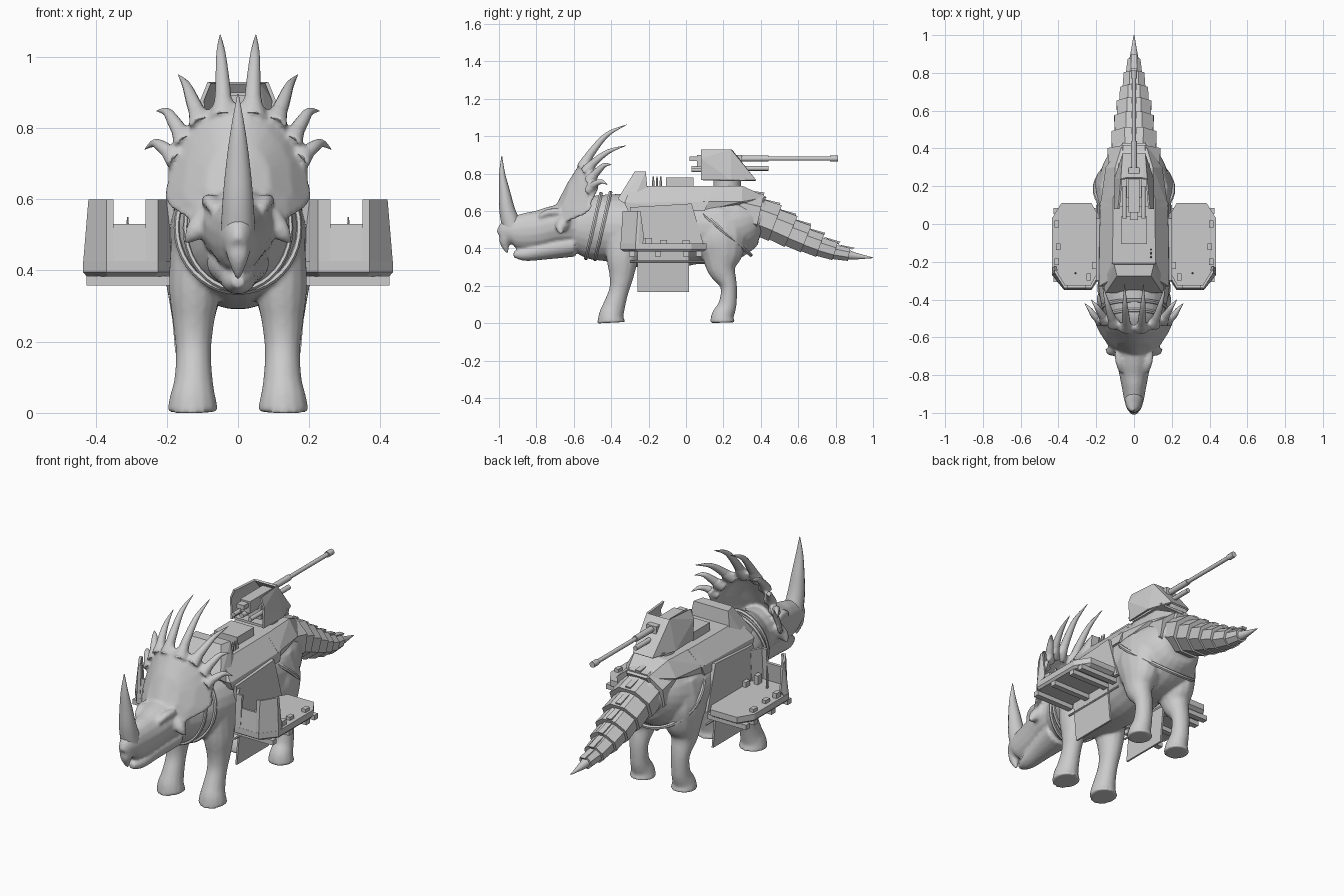
import bpy, bmesh
from math import cos, sin, pi, radians
from mathutils import Vector

if "Cube" in bpy.data.objects:
    bpy.data.objects.remove(bpy.data.objects["Cube"])


def finish(bm, name, smooth=None, mirror=False, solid=0):
    bmesh.ops.recalc_face_normals(bm, faces=bm.faces)
    me = bpy.data.meshes.new(name)
    bm.to_mesh(me)
    bm.free()
    ob = bpy.data.objects.new(name, me)
    bpy.context.collection.objects.link(ob)
    if smooth:
        me.polygons.foreach_set("use_smooth", [True] * len(me.polygons))
        me.set_sharp_from_angle(angle=radians(smooth))
    if solid:
        m = ob.modifiers.new("thickness", 'SOLIDIFY')
        m.thickness = solid
        m.offset = -1
    if mirror:
        ob.modifiers.new("mirror", 'MIRROR')
    return ob


def spline(pts, sub):
    """Catmull-Rom through rows of numbers"""
    P = [pts[0]] + list(pts) + [pts[-1]]
    out = []
    for i in range(1, len(P) - 2):
        for k in range(sub):
            t = k / sub
            out.append([.5 * (2*b + (c-a)*t + (2*a-5*b+4*c-d)*t*t + (3*b-a-3*c+d)*t**3)
                        for a, b, c, d in zip(*P[i-1:i+3])])
    return out + [list(pts[-1])]


def loft(bm, pts, n=16, sub=4, sx=1):
    """Closed tube through rows (x, y, z, half width, half depth)"""
    rows = spline(pts, sub) if sub > 1 else [list(p) for p in pts]
    C = [Vector((r[0] * sx, r[1], r[2])) for r in rows]
    rings = []
    for i, r in enumerate(rows):
        t = (C[min(i+1, len(C)-1)] - C[max(i-1, 0)]).normalized()
        side = (Vector((1, 0, 0)) - t * t.x).normalized()
        up = t.cross(side)
        angles = [2*pi*(k+.5)/n for k in range(n)]
        rings.append([bm.verts.new(C[i] + side*cos(a)*max(r[3], .001) + up*sin(a)*max(r[4], .001)) for a in angles])
    for A, B in zip(rings, rings[1:]):
        for k in range(n):
            bm.faces.new((A[k], A[(k+1) % n], B[(k+1) % n], B[k]))
    bm.faces.new(rings[0][::-1])
    bm.faces.new(rings[-1])


def horn(name, pts, n=12, mirror=False):
    bm = bmesh.new()
    loft(bm, [(x, y, z, r, r) for x, y, z, r in pts], n, 5)
    return finish(bm, name, 40, mirror)


def hull(name, pts, both=False, mirror=False, open_dirs=(), solid=0):
    """Convex block; both = reflect points in x, open_dirs = faces to remove"""
    bm = bmesh.new()
    for p in pts:
        bm.verts.new(p)
        if both:
            bm.verts.new((-p[0], p[1], p[2]))
    bmesh.ops.convex_hull(bm, input=bm.verts)
    bmesh.ops.recalc_face_normals(bm, faces=bm.faces)
    bmesh.ops.dissolve_limit(bm, angle_limit=.02, verts=bm.verts, edges=bm.edges)
    bm.normal_update()
    cut = [f for f in bm.faces if any(f.normal.dot(Vector(d)) > .9 for d in open_dirs)]
    if cut:
        bmesh.ops.delete(bm, geom=cut, context='FACES')
    return finish(bm, name, mirror=mirror, solid=solid)


def box(name, x, y, z, mirror=False):
    return hull(name, [(a, b, c) for a in x for b in y for c in z], mirror=mirror)


def rod(name, y0, y1, x, z, r, n=10, mirror=False):
    bm = bmesh.new()
    loft(bm, [(x, y0, z, r, r), (x, y1, z, r, r)], n, 1)
    return finish(bm, name, 50, mirror)


# Body, head, frill and legs fused into one skin
spikes = [[(.04, -.56, .83, .027), (.043, -.5, .92, .021), (.048, -.42, 1.01, .013), (.05, -.316, 1.062, .001)],
          [(.1, -.54, .81, .027), (.125, -.48, .87, .02), (.145, -.41, .92, .012), (.168, -.32, .95, .001)],
          [(.145, -.52, .76, .026), (.178, -.47, .815, .019), (.2, -.435, .845, .012), (.228, -.4, .848, .001)],
          [(.17, -.52, .71, .025), (.21, -.485, .745, .018), (.235, -.45, .757, .011), (.262, -.42, .74, .001)]]
bm = bmesh.new()
loft(bm, [(0, -.62, .52, .09, .11), (0, -.52, .51, .135, .165), (0, -.42, .51, .175, .18),
          (0, -.3, .5, .192, .195), (0, -.1, .495, .195, .205), (0, .05, .51, .195, .195),
          (0, .18, .51, .2, .195), (0, .3, .54, .17, .165), (0, .4, .56, .12, .11),
          (0, .5, .515, .09, .08), (0, .6, .46, .075, .065), (0, .75, .395, .05, .045),
          (0, .87, .366, .025, .025)], 24)
loft(bm, [(0, -.985, .455, .025, .045), (0, -.94, .485, .05, .078), (0, -.86, .49, .066, .1),
          (0, -.78, .5, .082, .105), (0, -.7, .52, .1, .11), (0, -.6, .53, .11, .12), (0, -.52, .53, .1, .12)])
loft(bm, [(0, -.95, .5, .04, .04), (0, -.97, .44, .032, .03), (0, -.955, .375, .006, .008)], 10)
loft(bm, [(0, -.922, .368, .018, .016), (0, -.86, .37, .043, .038), (0, -.75, .395, .062, .055),
          (0, -.6, .42, .09, .065)])
# frill: front and back fans of rings, bent backwards at the rim
half = [(0, .87), (.04, .875), (.075, .855), (.11, .845), (.14, .805), (.165, .785), (.178, .745),
        (.195, .725), (.197, .66), (.205, .6), (.185, .575), (.14, .545), (.08, .52), (0, .51)]
rim = half + [(-x, z) for x, z in half[-2:0:-1]]
rings = []
for k, d in ((.1, .03), (.45, .028), (.75, .02), (1, .012), (1, -.012), (.75, -.012), (.45, -.012), (.1, -.012)):
    rings.append([bm.verts.new((x*k, -.68 + (.06 + (z-.66)*k)*.5 + (x*k)**2*3.8 - d, .66 + (z-.66)*k))
                  for x, z in rim])
for A, B in zip(rings, rings[1:]):
    for i in range(len(rim)):
        j = (i+1) % len(rim)
        bm.faces.new((A[i], A[j], B[j], B[i]))
bm.faces.new(rings[0][::-1])
bm.faces.new(rings[-1])
for s in (1, -1):
    loft(bm, [(.12, -.33, .54, .065, .11), (.122, -.34, .36, .073, .088), (.125, -.345, .25, .058, .065),
              (.125, -.36, .17, .05, .053), (.125, -.385, .09, .055, .06), (.127, -.4, .04, .066, .067),
              (.127, -.4, .003, .073, .075)], 14, 4, s)
    loft(bm, [(.1, .17, .6, .08, .12), (.112, .18, .47, .1, .145), (.118, .19, .38, .09, .12),
              (.125, .192, .29, .066, .078), (.125, .228, .2, .05, .045), (.125, .222, .1, .048, .049),
              (.125, .197, .04, .06, .06), (.125, .195, .003, .067, .068)], 14, 4, s)
    loft(bm, [(.06, -.78, .57, .02, .015), (.076, -.735, .592, .022, .02), (.085, -.68, .595, .02, .02)], 10, 3, s)
    loft(bm, [(.075, -.64, .55, .05, .05), (.12, -.67, .51, .03, .03), (.15, -.665, .475, .004, .004)], 10, 4, s)
    for sp in spikes:   # flared spike roots
        (x, y, z, r), (u, v, w, q) = sp[:2]
        loft(bm, [(x, y, z, r*1.5, r*1.1), ((x+u)/2, (y+v)/2, (z+w)/2, r*1.02, r), (u, v, w, q*.85, q*.85)], 10, 3, s)
body = finish(bm, "dinosaur_body")
rm = body.modifiers.new("fuse", 'REMESH')
rm.mode = 'VOXEL'
rm.voxel_size = .008
rm.use_smooth_shade = True
sm = body.modifiers.new("soften", 'SMOOTH')
sm.factor = .5
sm.iterations = 5

# Horns and frill spikes
bm = bmesh.new()
loft(bm, [(0, -.925, .5, .05, .055), (0, -.955, .6, .044, .043), (0, -.97, .7, .034, .03),
          (0, -.983, .8, .02, .016), (0, -.985, .895, .002, .002)], 14)
finish(bm, "nose_horn", 40)
for i, sp in enumerate(spikes):
    horn(f"frill_spike_{i+1}", sp, mirror=True)
horn("tail_tip", [(0, .83, .375, .034), (0, .9, .36, .02), (0, 1, .35, .002)])

# Overlapping tail armour bands
tail = [(.29, .6, .165, .14), (.38, .575, .14, .115), (.465, .535, .12, .1), (.55, .49, .105, .088),
        (.63, .45, .093, .075), (.705, .415, .075, .063), (.785, .384, .055, .048), (.86, .367, .034, .034)]
for i, (a, b) in enumerate(zip(tail, tail[1:])):
    bm = bmesh.new()
    loft(bm, [(0, a[0]-.01, a[1], a[2]*.9, a[3]*.9), (0, b[0]+.012, b[1], b[2]*1.08, b[3]*1.1)], 8, 1)
    finish(bm, f"tail_band_{i+1}")
    hull(f"tail_ridge_{i+1}", [(x, y, z) for x in (-.015, .015) for y, z in
         ((a[0]+.02, a[1]+a[3]*.8), (b[0]+.03, b[1]+b[3]*.8), (b[0]+.04, b[1]+b[3]*1.08))])

# Harness straps
for name, y, z, ang, rx, ry in (("collar_front", -.495, .52, 77, .148, .178), ("collar_rear", -.445, .52, 77, .172, .184),
                                ("hip_strap", .185, .505, -41, .208, .213)):
    bpy.ops.mesh.primitive_torus_add(major_segments=40, minor_segments=6, major_radius=1, minor_radius=.05,
                                     location=(0, y, z), rotation=(radians(ang), 0, 0))
    ob = bpy.context.object
    ob.name = name
    ob.scale = (rx, ry, .22)

# Saddle armour over the back
hull("saddle_roof", [(.185, -.31, .6), (.185, -.33, .645), (.115, -.29, .735), (.185, .1, .6), (.178, .12, .65), (.11, .14, .735)], both=True)
hull("saddle_rear", [(.18, .09, .65), (.11, .09, .735), (.1, .3, .735), (.15, .3, .65), (.06, .43, .675), (.07, .4, .62), (.17, .09, .6)], both=True)
hull("saddle_front_shield", [(.15, -.365, .665), (.17, -.3, .62), (.13, -.2, .66), (.09, -.275, .81), (.105, -.215, .81), (.12, -.21, .73)], both=True)
hull("side_plate", [(x, y, z) for x in (.18, .2) for y, z in ((-.3, .62), (-.27, .4), (.03, .64), (.1, .4), (.03, .62))], mirror=True)
hull("side_skirt", [(x+d, y, z) for d in (0, .01) for y in (-.26, .015) for x, z in ((.166, .168), (.188, .42))], mirror=True)
box("ammo_box", (-.07, .07), (-.107, .04), (.73, .78))
for i, y in enumerate((-.175, -.155, -.135)):
    horn(f"lever_{i+1}", [(.09, y, .73, .006), (.09, y, .755, .006), (.09, y, .785, .003)], 6)

# Side platforms
plan = [(.225, -.35), (.37, -.35), (.435, -.27), (.435, .03), (.385, .11), (.225, .11), (.18, .03), (.18, -.28)]
cx, cy = .305, -.12
deck = [(x, y, .427) for x, y in plan] + [(x, y, .395) for x, y in plan]
deck += [(cx+(x-cx)*.92, cy+(y-cy)*.92, .383) for x, y in plan]
hull("platform_deck", deck, mirror=True)
wall = [(.19, -.29, .6), (.225, -.35, .6), (.26, -.35, .6), (.26, -.35, .53), (.35, -.35, .53), (.35, -.35, .6),
        (.37, -.35, .6), (.435, -.27, .6), (.435, -.255, .6), (.435, -.235, .45)]
bm = bmesh.new()
for a, b in zip(wall, wall[1:]):
    if a[:2] == b[:2]:
        continue
    q = [(a[0], a[1], .42), (b[0], b[1], .42)] + [(x - (.015 if x > .4 else 0), y + .012, z) for x, y, z in (b, a)]
    bm.faces.new([bm.verts.new(p) for p in q])
bmesh.ops.remove_doubles(bm, verts=bm.verts, dist=.0005)
finish(bm, "platform_shield", mirror=True, solid=.014)
for i, y in enumerate((-.29, -.15, 0, .07)):
    box(f"platform_beam_{i+1}", (.19, .425), (y-.016, y+.016), (.358, .385), True)
rod("platform_rail", -.3, .1, .19, .33, .006, 6, True)
for i, (x, y, h) in enumerate(((.41, -.2, .03), (.4, -.12, .02), (.41, .0, .02), (.21, -.22, .03), (.24, -.28, .05))):
    box(f"deck_fitting_{i+1}", (x-.012, x+.012), (y-.018, y+.018), (.42, .425+h), True)
horn("deck_lever", [(.31, -.26, .42, .007), (.31, -.26, .5, .006), (.31, -.26, .55, .002)], 6, True)

# Rear-facing gun turret
rod_base = bmesh.new()
loft(rod_base, [(0, .22, .72, .075, .075), (0, .22, .77, .075, .075)], 16, 1)
finish(rod_base, "turret_ring", 40)
box("turret_floor", (-.085, .085), (.09, .32), (.762, .775))
hull("turret_shield", [(.1, .08, .765), (.105, .08, .88), (.085, .08, .93), (.105, .24, .765), (.07, .24, .93), (.06, .375, .765), (.045, .245, .93)],
     both=True, open_dirs=((0, -1, 0), (0, 0, 1), (0, 0, -1)), solid=.01)
box("gun_cradle", (-.03, .03), (.06, .3), (.835, .9))
box("gun_breech", (-.022, .022), (.02, .1), (.868, .892))
box("gun_mount", (-.04, .04), (.14, .24), (.77, .85))
rod("gun_recoil_tube", .03, .44, 0, .828, .013)
rod("gun_barrel_base", .25, .44, 0, .88, .016)
rod("gun_barrel", .4, .79, 0, .88, .011)
rod("gun_muzzle", .77, .812, 0, .88, .016)
rod("gun_sight", .03, .2, .05, .82, .012, 8, True)
